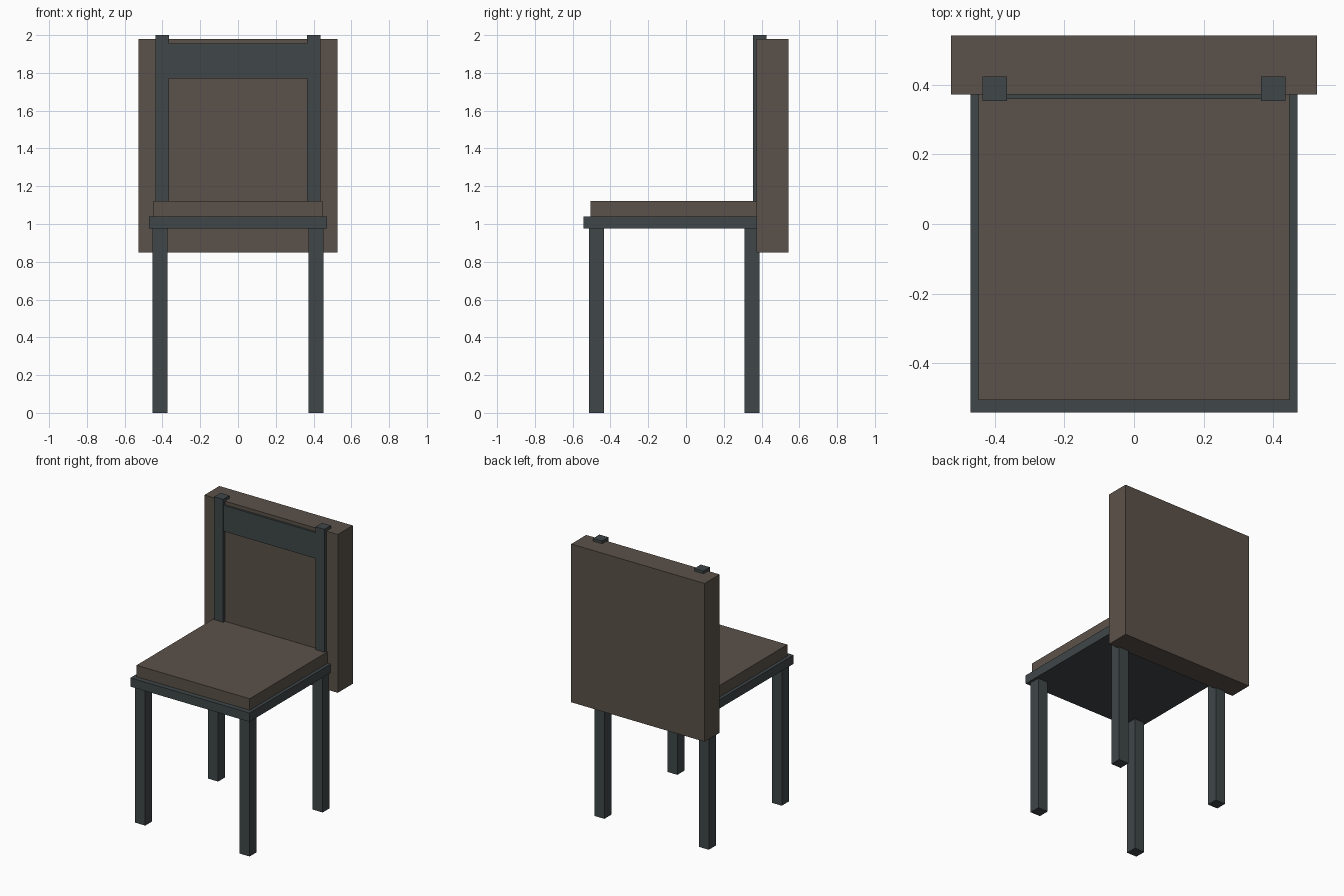
import bpy
import bmesh
from mathutils import Vector

if "Cube" in bpy.data.objects:
    bpy.data.objects.remove(bpy.data.objects["Cube"])


def material(name, rgb):
    m = bpy.data.materials.new(name)
    m.diffuse_color = (*rgb, 1)
    m.use_nodes = True
    m.node_tree.nodes["Principled BSDF"].inputs["Base Color"].default_value = m.diffuse_color
    return m


frame_mat = material("dark_frame", (0.05, 0.062, 0.066))
pad_mat = material("brown_pad", (0.105, 0.083, 0.067))


def box(name, x, y, z, mat):
    """Box from (min, max) ranges on each axis."""
    bm = bmesh.new()
    bmesh.ops.create_cube(bm, size=1)
    size = Vector((x[1] - x[0], y[1] - y[0], z[1] - z[0]))
    bmesh.ops.scale(bm, vec=size, verts=bm.verts)
    bmesh.ops.translate(bm, vec=(-size.x / 2, -size.y / 2, -size.z / 2), verts=bm.verts)
    bmesh.ops.translate(bm, vec=(x[1], y[1], z[1]), verts=bm.verts)
    mesh = bpy.data.meshes.new(name)
    bm.to_mesh(mesh)
    bm.free()
    mesh.materials.append(mat)
    obj = bpy.data.objects.new(name, mesh)
    bpy.context.collection.objects.link(obj)
    return obj


# Seat frame and cushion
box("seat_frame", (-0.47, 0.47), (-0.542, 0.42), (0.977, 1.04), frame_mat)
box("seat_cushion", (-0.447, 0.447), (-0.506, 0.386), (1.04, 1.122), pad_mat)

# Legs and back posts, one pair per side
for label, s in (("left", -1), ("right", 1)):
    leg_x = sorted((s * 0.373, s * 0.452))
    post_x = sorted((s * 0.365, s * 0.436))
    box(f"front_leg_{label}", leg_x, (-0.514, -0.435), (0, 0.977), frame_mat)
    box(f"back_leg_{label}", leg_x, (0.309, 0.388), (0, 0.977), frame_mat)
    box(f"back_post_{label}", post_x, (0.354, 0.425), (1.04, 2.0), frame_mat)

# Top rail between the posts
box("top_rail", (-0.366, 0.366), (0.359, 0.42), (1.77, 1.955), frame_mat)

# Thick back cushion
box("back_cushion", (-0.527, 0.527), (0.373, 0.542), (0.85, 1.98), pad_mat)
